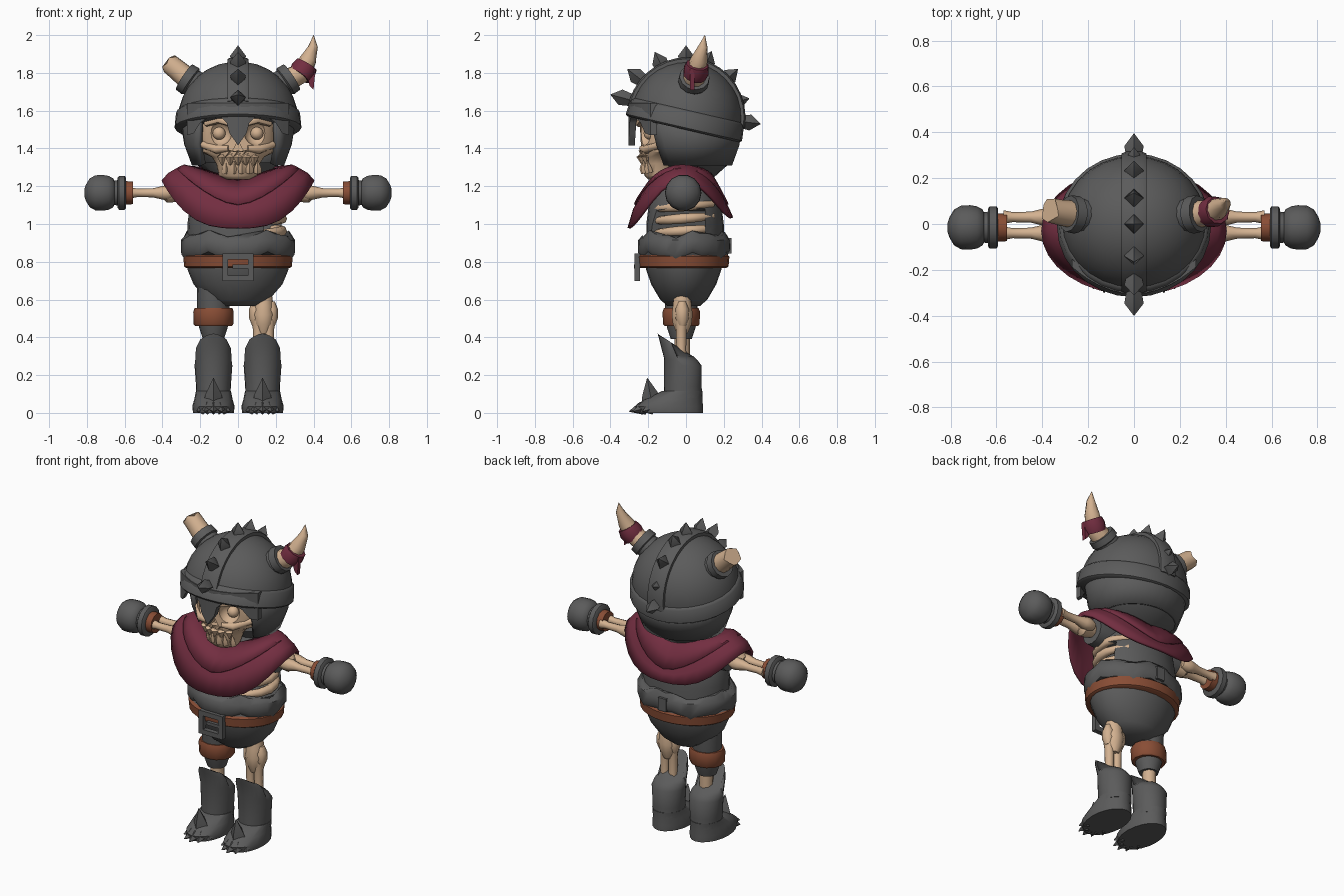
import bpy, bmesh
from math import cos, sin, pi, radians
from mathutils import Vector

if "Cube" in bpy.data.objects:
    bpy.data.objects.remove(bpy.data.objects["Cube"])


def material(name, rgb):
    m = bpy.data.materials.new(name)
    m.use_nodes = True
    m.diffuse_color = (*rgb, 1)
    m.node_tree.nodes["Principled BSDF"].inputs["Base Color"].default_value = (*rgb, 1)
    return m


IRON = material("dark grey", (.105, .105, .105))
BONE = material("bone", (.65, .44, .28))
CLOTH = material("wine red", (.17, .027, .052))
LEATHER = material("brown leather", (.25, .075, .036))
made = []


def build(name, verts, faces, mat):
    me = bpy.data.meshes.new(name)
    me.from_pydata([tuple(v) for v in verts], [], faces)
    bm = bmesh.new()
    bm.from_mesh(me)
    bmesh.ops.recalc_face_normals(bm, faces=bm.faces)
    bm.to_mesh(me)
    bm.free()
    me.materials.append(mat)
    ob = bpy.data.objects.new(name, me)
    bpy.context.collection.objects.link(ob)
    made.append(ob)
    return ob


def ring(z, rx, ry, cy=0, cx=0, n=20, dz=None, gap=None):
    """Level ellipse; gap leaves an opening of that half-angle at the front."""
    if gap is None:
        angles = [2 * pi * i / n for i in range(n)]
    else:
        angles = [-pi / 2 + gap + (2 * pi - 2 * gap) * i / (n - 1) for i in range(n)]
    return [(cx + rx * cos(a), cy + ry * sin(a), z + (dz(a) if dz else 0)) for a in angles]


def loft(name, rings, mat, closed=True, caps=True):
    n = len(rings[0])
    faces = [(i * n + j, i * n + (j + 1) % n, (i + 1) * n + (j + 1) % n, (i + 1) * n + j)
             for i in range(len(rings) - 1) for j in range(n if closed else n - 1)]
    if caps:
        faces += [tuple(reversed(range(n))), tuple(range((len(rings) - 1) * n, len(rings) * n))]
    return build(name, [v for r in rings for v in r], faces, mat)


def tube(name, points, radii, mat, n=10, jag=0):
    """Round or faceted limb along a path; jag breaks the far end."""
    pts, rings = [Vector(p) for p in points], []
    for i, p in enumerate(pts):
        d = (pts[min(i + 1, len(pts) - 1)] - pts[max(i - 1, 0)]).normalized()
        q = d.to_track_quat('Z', 'Y')
        r = max(radii[i], .001)
        rings.append([p + q @ Vector((r * cos(2 * pi * k / n), r * sin(2 * pi * k / n), 0))
                      + d * (jag * sin(k * 2.2) if i == len(pts) - 1 else 0) for k in range(n)])
    return loft(name, rings, mat)


def box(name, c, size, mat):
    x, y, z = (s / 2 for s in size)
    rings = [[(c[0] + a * x, c[1] + b * y, c[2] + h) for a, b in ((-1, -1), (1, -1), (1, 1), (-1, 1))]
             for h in (-z, z)]
    return loft(name, rings, mat)


def plate(name, outline, y, depth, mat):
    return loft(name, [[(x, y + d, z) for x, z in outline] for d in (0, depth)], mat)


def ball(name, c, r, mat, n=12):
    return loft(name, [ring(c[2] - r * cos(t * pi / 8), r * sin(t * pi / 8) + .0005,
                            r * sin(t * pi / 8) + .0005, c[1], c[0], n) for t in range(9)], mat)


def cut(ob, cutter):
    m = ob.modifiers.new("cut", 'BOOLEAN')
    m.operation, m.object = 'DIFFERENCE', cutter
    bpy.context.view_layer.objects.active = ob
    bpy.ops.object.modifier_apply(modifier=m.name)
    made.remove(cutter)
    bpy.data.objects.remove(cutter)


def thicken(ob, t):
    ob.modifiers.new("thickness", 'SOLIDIFY').thickness = t


# Helmet bowl, rim and ridge, tilted back together
bowl = [ring(.3 * sin(t), .315 * cos(t) + .002, .295 * cos(t) + .002, n=28)
        for t in [i * pi / 16 for i in range(9)]]
rim = [ring(z, r, r - .02, n=28) for z, r in ((-.06, .325), (-.05, .336), (.03, .328), (.045, .31))]
arc = [radians(4 + 172 * i / 16) for i in range(17)]
ridge = [[(x, (.295 + h) * cos(t), (.303 + h) * sin(t))
          for x, h in ((-.055, -.02), (-.055, .012), (-.035, .02), (.035, .02), (.055, .012), (.055, -.02))]
         for t in arc]
for part in (loft("helmet_bowl", bowl, IRON), loft("helmet_rim", rim, IRON),
             loft("helmet_ridge", ridge, IRON)):
    part.location = (0, 0, 1.56)
    part.rotation_euler = (radians(-13), 0, 0)

# Helmet neck and cheek guard, with a lining that closes the underside
slope = lambda a: -.055 * sin(a)
thicken(loft("helmet_cheek_guard", [
    ring(1.31, .245, .225, .02, n=24, gap=radians(52)),
    ring(1.42, .285, .265, .02, n=24, gap=radians(48)),
    ring(1.54, .305, .28, .01, n=24, gap=radians(42), dz=slope)], IRON, False, False), .03)
loft("helmet_lining", [ring(1.24, .13, .11, .03), ring(1.325, .23, .18, .055)], IRON)

# Brow and nose guard, as strips from the centre outwards
drops = [(.27, 1.47), (.235, 1.48), (.2, 1.535), (.15, 1.57), (.095, 1.57), (.06, 1.535), (.045, 1.48), (.02, 1.445)]
drops = [(-x, z) for x, z in drops] + [(0, 1.415)] + [(x, z) for x, z in reversed(drops)]
guard = []
for x, z in drops:
    y = -.305 + 1.6 * x * x
    guard.append([(x, y, 1.64), (x, y, z), (x, y + .035, z), (x, y + .035, 1.64)])
loft("brow_and_nose_guard", guard, IRON)

# Crest spikes
hub = Vector((0, 0, 1.58))
for y, z in ((-.4, 1.685), (-.31, 1.82), (-.165, 1.91), (0, 1.945),
             (.135, 1.915), (.275, 1.82), (.335, 1.665), (.395, 1.53)):
    tip = Vector((0, y, z))
    d = (tip - hub).normalized()
    tube("crest_spike", [tip - d * .13, tip - d * .055, tip], (.03, .042, 0), IRON, 4)

# Horns and sockets
for s in (-1, 1):
    tube("horn_socket", [(s * .16, .03, 1.695), (s * .245, .04, 1.75), (s * .25, .04, 1.755), (s * .285, .045, 1.778)],
         (.078, .073, .083, .08), IRON, 12)
tube("left_horn", [(.25, .04, 1.755), (.335, .05, 1.80), (.372, .07, 1.87), (.398, .09, 1.94), (.4, .1, 2)],
     (.062, .056, .045, .025, 0), BONE)
tube("right_horn", [(-.25, .04, 1.755), (-.32, .05, 1.815), (-.365, .06, 1.85)], (.062, .056, .054), BONE, 10, .013)
tube("horn_wrap", [(.325, .045, 1.785), (.347, .055, 1.815), (.365, .06, 1.845)], (.063, .069, .06), CLOTH)
plate("horn_wrap_tail", [(.36, 1.80), (.41, 1.82), (.4, 1.71), (.38, 1.73)], .02, .025, CLOTH)

# Skull with eye sockets, nose hole and teeth
skull = loft("skull", [ring(z, rx, ry, cy) for z, rx, ry, cy in (
    (1.235, .06, .05, -.15), (1.255, .1, .08, -.14), (1.32, .115, .1, -.13), (1.355, .14, .12, -.115),
    (1.38, .195, .16, -.08), (1.44, .205, .18, -.06), (1.54, .2, .185, -.06), (1.62, .17, .15, -.05))], BONE)
for s in (-1, 1):
    cut(skull, ball("socket_cutter", (s * .1, -.235, 1.48), .066, BONE))
    ball("eyeball", (s * .1, -.19, 1.48), .034, BONE)
    tube("brow_bone", [(s * .03, -.25, 1.53), (s * .1, -.235, 1.555), (s * .17, -.175, 1.53)], (.018, .024, .015), BONE, 8)
    tube("cheek_bone", [(s * .05, -.235, 1.4), (s * .11, -.21, 1.395), (s * .185, -.13, 1.42)], (.015, .024, .02), BONE, 8)
cut(skull, plate("nose_cutter", [(-.03, 1.385), (.03, 1.385), (0, 1.44)], -.3, .1, BONE))
cut(skull, box("mouth_cutter", (0, -.25, 1.322), (.2, .08, .016), BONE))
for i in range(-2, 3):
    x, y = i * .042, -.23 + 3.5 * (i * .042) ** 2
    tube("upper_tooth", [(x, y, 1.385), (x, y - .006, 1.355), (x, y, 1.31)], (.022, .026, .003), BONE, 4)
    tube("lower_tooth", [(x + .02, y + .012, 1.27), (x + .02, y + .004, 1.295), (x + .02, y, 1.335)],
         (.02, .02, .003), BONE, 4)

# Shoulder cape: long layer and short fold over it
side = lambda k, p: (lambda a: k * abs(cos(a)) ** p)
hem = lambda a: .25 * abs(cos(a)) ** 3 + .055 * max(0, sin(a))
collar = lambda a: .06 * abs(cos(a)) + .04 * max(0, sin(a))
cape = [ring(.98, .405, .28, -.03, n=32, dz=hem), ring(1.08, .37, .255, -.025, n=32, dz=side(.19, 2)),
        ring(1.17, .3, .205, -.02, n=32, dz=side(.14, 1.5)), ring(1.23, .19, .14, -.01, n=32, dz=collar)]
thicken(loft("cape", cape, CLOTH, True, False), .015)
fold = [ring(1.105, .325, .25, -.025, n=32, dz=side(.19, 1.6)), ring(1.175, .285, .207, -.02, n=32, dz=side(.14, 1.4)),
        ring(1.235, .19, .14, -.01, n=32, dz=collar)]
thicken(loft("cape_fold", fold, CLOTH, True, False), .01)

# Torn shirt with ribs showing on the left
shirt = loft("shirt", [ring(z, rx, ry, -.005, n=24) for z, rx, ry in (
    (.9, .265, .205), (1.0, .268, .205), (1.12, .25, .19), (1.22, .17, .14), (1.3, .1, .1))], IRON)
cut(shirt, plate("tear_cutter", [(.13, .95), (.4, .92), (.4, 1.11), (.16, 1.07)], -.3, .4, IRON))
for z in (.965, 1.03, 1.095):
    angles = [radians(-65 + 19 * i) for i in range(7)]
    tube("rib", [(.235 * cos(a), .185 * sin(a), z + .015 * sin(a)) for a in angles],
         (.015, .022, .025, .027, .025, .022, .018), BONE, 8)
rag = lambda a: .014 * sin(5 * a) + .01 * sin(11 * a)
loft("waist_wrap", [ring(.83, .285, .23, -.01, n=32, dz=rag), ring(.855, .303, .245, -.01, n=32, dz=rag),
                    ring(.915, .302, .243, -.01, n=32), ring(.945, .275, .22, -.01, n=32, dz=rag)], IRON)
box("back_loop", (0, .225, .885), (.055, .03, .08), IRON)

# Belt, buckle and trousers
loft("belt", [ring(z, rx, rx - .045, -.015, n=28) for z, rx in ((.768, .275), (.775, .285), (.828, .29), (.836, .28))], LEATHER)
for s in (-1, 1):
    box("buckle_side", (s * .068, -.258, .77), (.03, .03, .145), IRON)
    box("buckle_bar", (0, -.258, .77 + s * .058), (.11, .03, .03), IRON)
box("buckle_prong", (.015, -.266, .775), (.09, .02, .02), IRON)
loft("trousers", [ring(z, rx, ry, -.012, n=24) for z, rx, ry in (
    (.565, .1, .085), (.6, .165, .125), (.68, .235, .172), (.76, .268, .2), (.8, .272, .205))], IRON)

# Right leg in cloth, with a strap
loft("right_trouser_leg", [ring(z, r, r, -.025, -.13, 16) for z, r in (
    (.39, .055), (.45, .075), (.5, .085), (.7, .088))], IRON)
loft("right_leg_strap", [ring(z, r, r - .008, -.025, -.13, 12) for z, r in (
    (.46, .097), (.47, .105), (.535, .107), (.555, .1))], LEATHER)
tube("right_shin_bone", [(-.13, -.02, .2), (-.13, -.02, .42)], (.04, .04), BONE, 8)

# Left leg of bare bone
tube("left_knee_bone", [(.135, -.02, z) for z in (.42, .47, .52, .57, .62, .66)],
     (.03, .052, .058, .052, .046, .04), BONE)
for s in (-1, 1):
    tube("left_knee_knob", [(.135 + s * .04, -.02, z) for z in (.46, .5, .55, .59)], (.02, .036, .036, .02), BONE, 8)
    tube("left_shin_bone", [(.135 + s * .028, -.025, z) for z in (.2, .34, .44, .49)], (.03, .026, .028, .035), BONE, 8)

# Boots, toe spikes and claws
raised = lambda a: min(.085, .28 * max(0, -sin(a))) + .035 * max(0, -sin(a)) ** 3
for s in (-1, 1):
    cx = s * .13
    loft("boot_shaft", [ring(.08, .09, .1, -.015, cx, 24), ring(.14, .092, .1, -.017, cx, 24),
                        ring(.25, .1, .1, -.017, cx, 24, lambda a: .35 * raised(a)),
                        ring(.28, .096, .1, -.04, cx, 24, lambda a: .85 * raised(a)),
                        ring(.3, .08, .095, -.055, cx, 24, raised)], IRON)
    loft("boot_foot", [ring(z, rx, ry, cy, cx, 20) for z, rx, ry, cy in (
        (0, .108, .175, -.085), (.035, .112, .18, -.09), (.07, .102, .155, -.068), (.115, .093, .108, -.02))], IRON)
    tube("toe_spike", [(cx, -.18, .05), (cx, -.19, .1), (cx, -.205, .185)], (.055, .042, 0), IRON, 4)
    for k in range(-2, 3):
        a = -pi / 2 + k * .42
        tube("toe_claw", [(cx + r * .1 * cos(a), -.09 + r * .18 * sin(a), z)
                          for r, z in ((.8, .025), (1.17, .008))], (.036, .002), IRON, 4)

# Arms: sleeve, upper bone, paired forearm bones, cuffs and fist
for s in (-1, 1):
    along = lambda xs, y=-.015: [(s * x, y, 1.165) for x in xs]
    tube("sleeve", along((.14, .24, .3)), (.08, .085, .08), IRON, 12)
    tube("upper_arm_bone", along((.2, .3, .34, .375, .4)), (.04, .04, .052, .055, .03), BONE)
    for y in (.03, -.04):
        tube("forearm_bone", along((.33, .37, .4, .45, .53, .57), y), (.025, .04, .036, .024, .022, .03), BONE, 8)
    tube("wrist_band", along((.555, .6)), (.06, .062), LEATHER, 12)
    tube("glove_cuff", along((.593, .6, .63, .638)), (.082, .092, .092, .08), IRON, 14)
    tube("fist", along((.63, .655, .66, .685, .715, .755, .785, .805, .813)),
         (.07, .066, .078, .092, .097, .095, .078, .045, .02), IRON, 14)

# Smooth shading with sharp creases
bpy.ops.object.select_all(action='DESELECT')
for ob in made:
    ob.select_set(True)
bpy.context.view_layer.objects.active = made[0]
bpy.ops.object.shade_smooth_by_angle(angle=radians(46))
